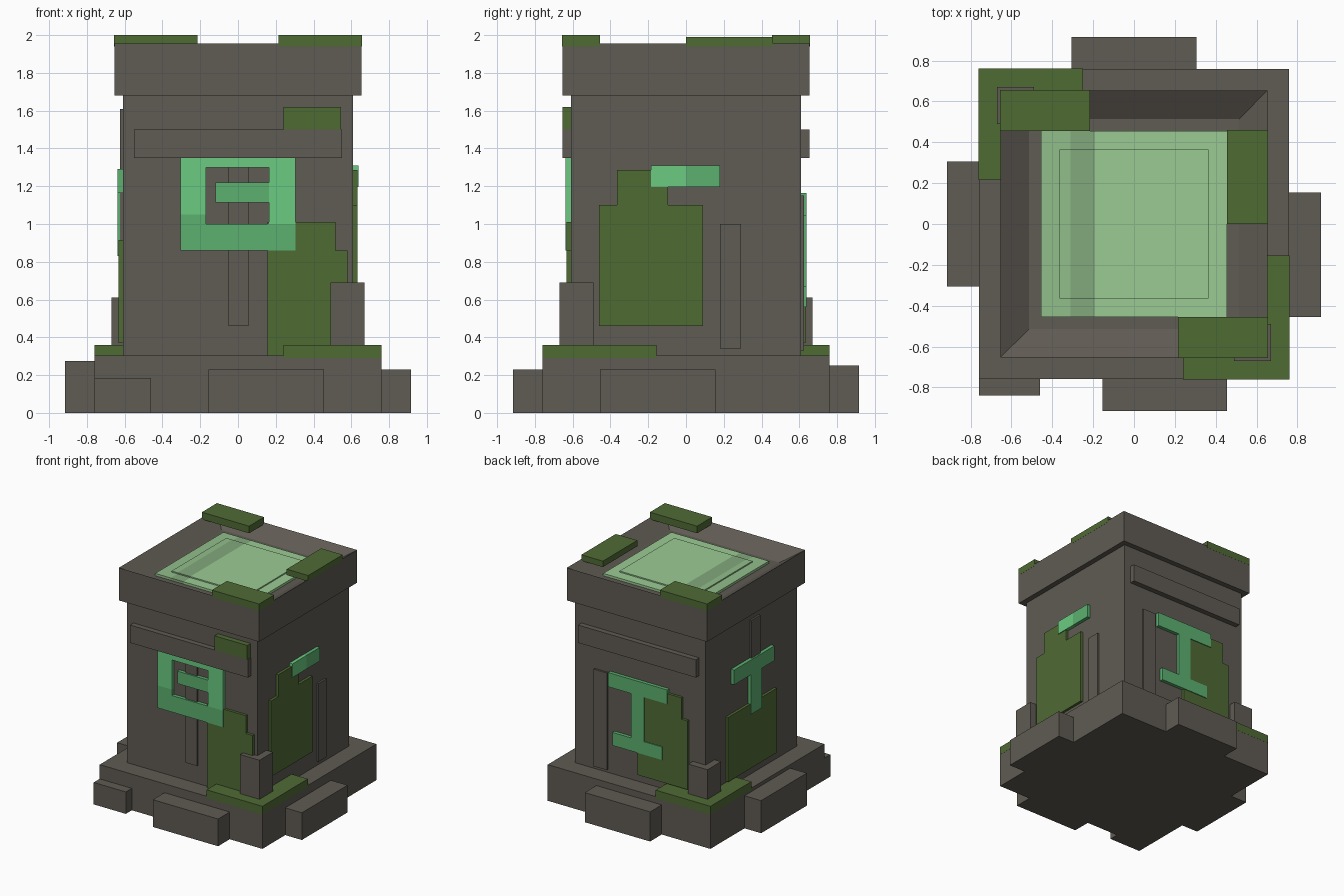
import bpy
import bmesh

cube = bpy.data.objects.get("Cube")
if cube:
    bpy.data.objects.remove(cube, do_unlink=True)


def material(name, r, g, b):
    m = bpy.data.materials.new(name)
    m.use_nodes = True
    m.diffuse_color = (r, g, b, 1)
    m.node_tree.nodes["Principled BSDF"].inputs["Base Color"].default_value = (r, g, b, 1)
    return m


STONE = material("stone", .115, .105, .087)
MOSS = material("moss", .078, .145, .034)
BRIGHT = material("bright rune green", .145, .6, .22)
DEEP = material("deep rune green", .107, .434, .162)
POOL = material("pool green", .33, .6, .296)
POOL_MID = material("mid pool green", .29, .52, .26)
POOL_DARK = material("dark pool green", .223, .392, .202)


def box(name, x, y, z, mat, recess=None):
    """Box from three (low, high) ranges; recess = (rim width, depth) sinks the top."""
    bm = bmesh.new()
    bmesh.ops.create_cube(bm, size=1)
    for v in bm.verts:
        v.co = [r[0] + (c + .5) * (r[1] - r[0]) for c, r in zip(v.co, (x, y, z))]
    if recess:
        bm.normal_update()
        top = max(bm.faces, key=lambda f: f.normal.z)
        bmesh.ops.inset_region(bm, faces=[top], thickness=recess[0])
        for v in top.verts:
            v.co.z -= recess[1]
    mesh = bpy.data.meshes.new(name)
    bm.to_mesh(mesh)
    bm.free()
    mesh.materials.append(mat)
    obj = bpy.data.objects.new(name, mesh)
    bpy.context.collection.objects.link(obj)
    return obj


WALL = .61
RIB, PATCH, RUNE, LEDGE = .016, .022, .029, .045   # relief heights


def panel(side, name, u, z, depth, mat):
    """Relief plate on one wall; u runs along x (front, back) or y (sides)."""
    sign = -1 if side in ("front", "right_wall") else 1
    out = tuple(sorted((sign * (WALL - .02), sign * (WALL + depth))))
    name = side + "_" + name
    if side in ("front", "back"):
        box(name, u, out, z, mat)
    else:
        box(name, out, u, z, mat)


# Main masses
def square(h):
    return (-h, h), (-h, h)


box("base", *square(.76), (0, .305), STONE)
box("body", *square(WALL), (.3, 1.7), STONE)
box("cap", *square(.655), (1.68, 1.955), STONE, recess=(.2, .09))

# Base blocks
box("front_step", (-.155, .455), (-.915, -.75), (0, .23), STONE)
box("front_corner_step", (-.76, -.46), (-.84, -.75), (0, .185), STONE)
box("left_step", (.75, .915), (-.455, .155), (0, .23), STONE)
box("back_step", (-.305, .305), (.75, .915), (0, .25), STONE)
box("right_step", (-.915, -.75), (-.305, .305), (0, .275), STONE)

# Corner stones
box("front_corner_stone", (.49, .67), (-.67, -.49), (.3, .69), STONE)
box("back_corner_stone", (-.67, -.49), (.49, .67), (.3, .61), STONE)

# Moss on the base ledge and on the rim
ledge = (.29, .36)
box("base_moss_front", (.24, .761), (-.761, -.6), ledge, MOSS)
box("base_moss_left", (.6, .761), (-.61, -.155), ledge, MOSS)
box("base_moss_back", (-.761, -.25), (.6, .761), ledge, MOSS)
box("base_moss_right", (-.761, -.6), (.215, .61), ledge, MOSS)
box("rim_moss_front", (.215, .656), (-.656, -.455), (1.94, 2), MOSS)
box("rim_moss_back", (-.656, -.215), (.455, .656), (1.94, 2), MOSS)
box("rim_moss_left", (.455, .656), (0, .46), (1.94, 1.99), MOSS)

# Pool in bands of colour, with a raised middle
bands = ((-.455, -.31, POOL_MID), (-.31, -.19, POOL_DARK), (-.19, .455, POOL))
for i, (a, b, mat) in enumerate(bands):
    box(f"pool_band_{i}", (a, b), (-.455, .455), (1.84, 1.885), mat)
    box(f"pool_middle_{i}", (max(a, -.365), min(b, .365)), (-.365, .365), (1.84, 1.895), mat)

# Front wall
for side in ("front", "back"):
    panel(side, "lintel", (-.55, .55), (1.35, 1.5), LEDGE, STONE)
panel("front", "lintel_moss", (.24, .545), (1.5, 1.62), LEDGE, MOSS)
panel("front", "rib", (-.05, .055), (.46, 1.35), RIB, STONE)
panel("front", "moss_low", (.155, .58), (.305, .86), PATCH, MOSS)
panel("front", "moss_high", (.155, .515), (.86, 1.01), PATCH, MOSS)
panel("front", "rune_bottom", (-.305, .305), (.86, 1), RUNE, DEEP)
panel("front", "rune_corner", (-.305, -.17), (1, 1.05), RUNE, DEEP)
panel("front", "rune_side_a", (-.305, -.17), (1.05, 1.3), RUNE, BRIGHT)
panel("front", "rune_side_b", (.165, .305), (1, 1.3), RUNE, BRIGHT)
panel("front", "rune_top", (-.305, .305), (1.3, 1.35), RUNE, BRIGHT)
panel("front", "rune_middle", (-.12, .165), (1.115, 1.22), RUNE, DEEP)

# Wall on the +x side
panel("left_wall", "rib", (.18, .29), (.34, 1), RIB, STONE)
panel("left_wall", "moss_low", (-.46, .09), (.46, 1.1), PATCH, MOSS)
panel("left_wall", "moss_high", (-.365, -.095), (1.1, 1.285), PATCH, MOSS)
panel("left_wall", "rune_bright", (-.185, 0), (1.195, 1.31), RUNE, BRIGHT)
panel("left_wall", "rune_deep", (0, .18), (1.195, 1.31), RUNE, DEEP)

# Back wall
panel("back", "rib", (.3, .425), (.33, 1.15), RIB, STONE)
panel("back", "moss_low", (-.455, .01), (.37, .95), PATCH, MOSS)
panel("back", "moss_high", (-.4, .01), (.95, 1.13), PATCH, MOSS)
panel("back", "rune_top", (-.27, .28), (1.045, 1.165), RUNE, DEEP)
panel("back", "rune_stem", (-.055, .065), (.67, 1.045), RUNE, DEEP)
panel("back", "rune_bottom", (-.225, .24), (.56, .67), RUNE, DEEP)


# Wall on the -x side
def right_panel(name, u, z, depth, mat):
    panel("right_wall", name, u, z, depth, mat)


right_panel("rib", (-.1, .02), (.72, 1.61), RIB, STONE)
right_panel("moss", (-.31, .34), (.37, .915), PATCH, MOSS)
right_panel("rune_bar", (-.27, .27), (1.165, 1.29), RUNE, DEEP)
right_panel("rune_stem", (-.1, .045), (.83, 1.165), RUNE, DEEP)
